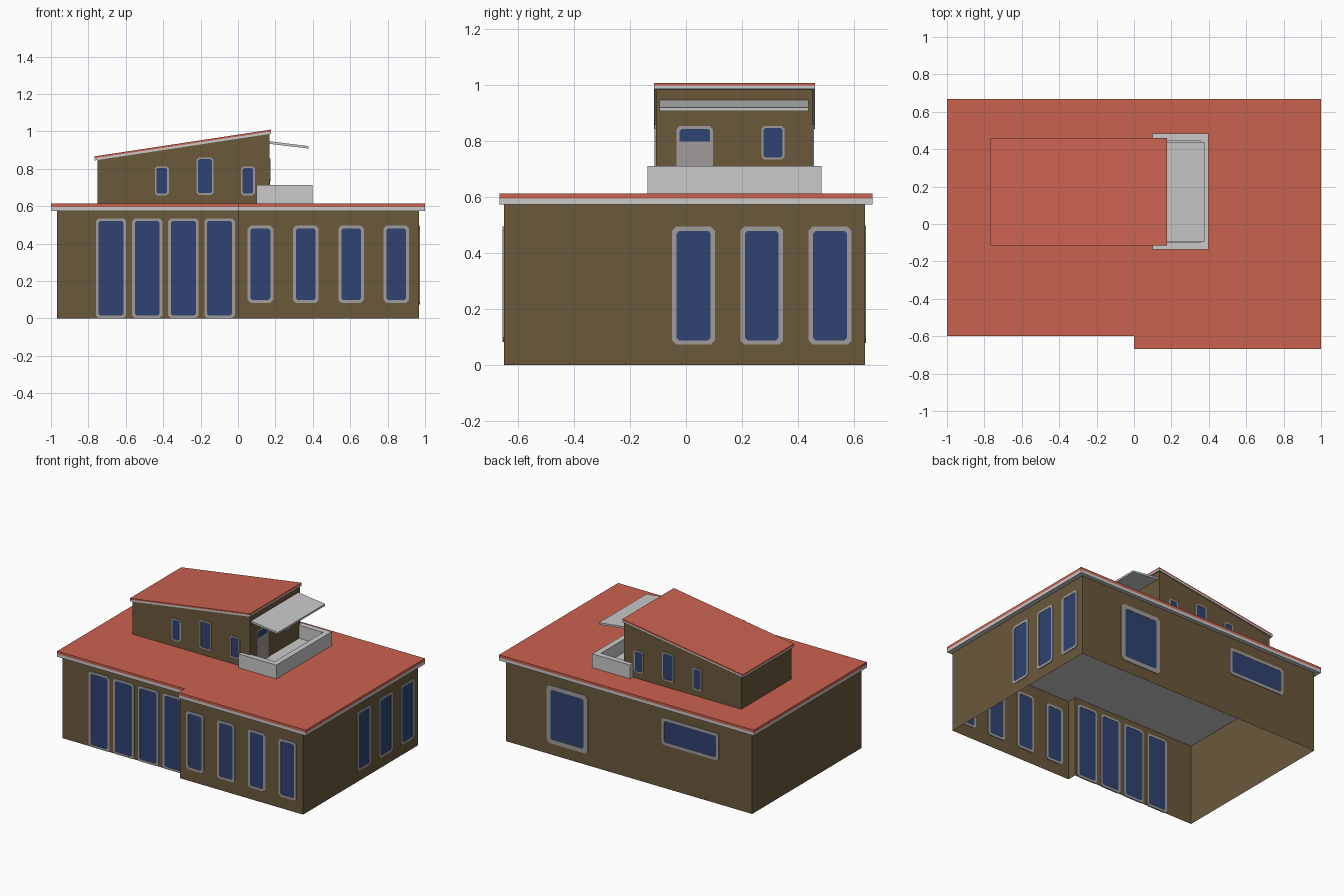
import bpy, bmesh

if "Cube" in bpy.data.objects:
    bpy.data.objects.remove(bpy.data.objects["Cube"])


def material(name, r, g, b):
    m = bpy.data.materials.new(name)
    m.diffuse_color = (r, g, b, 1)
    m.use_nodes = True
    m.node_tree.nodes["Principled BSDF"].inputs["Base Color"].default_value = m.diffuse_color
    return m


WALL = material("brown_wall", 0.145, 0.098, 0.044)
ROOF = material("red_roof", 0.59, 0.122, 0.079)
TRIM = material("light_grey", 0.59, 0.59, 0.59)
FRAME = material("frame_grey", 0.35, 0.335, 0.33)
GLASS = material("blue_glass", 0.028, 0.055, 0.165)


# Placement of a flat profile (u, v) with depth w
def flat(u, v, w): return (u, v, w)                        # plan, depth is z
def side(u, v, w): return (u, w, v)                        # elevation, depth is y
def facing_y(y): return lambda u, v, w: (u, y + w, v)
def facing_x(x): return lambda u, v, w: (x + w, u, v)


def finish(name, bm, mats):
    bmesh.ops.recalc_face_normals(bm, faces=bm.faces)
    me = bpy.data.meshes.new(name)
    bm.to_mesh(me)
    bm.free()
    for m in mats:
        me.materials.append(m)
    ob = bpy.data.objects.new(name, me)
    bpy.context.collection.objects.link(ob)
    return ob


def add_prism(bm, pts, place, a, b, index=0, caps=True):
    lo = [bm.verts.new(place(u, v, a)) for u, v in pts]
    hi = [bm.verts.new(place(u, v, b)) for u, v in pts]
    n = len(pts)
    faces = [bm.faces.new((lo[i], lo[(i + 1) % n], hi[(i + 1) % n], hi[i])) for i in range(n)]
    if caps:
        faces += [bm.faces.new(lo[::-1]), bm.faces.new(hi)]
    for f in faces:
        f.material_index = index


def prism(name, pts, place, a, b, mat, caps=True):
    bm = bmesh.new()
    add_prism(bm, pts, place, a, b, 0, caps)
    return finish(name, bm, [mat])


def rect(u0, u1, v0, v1):
    return [(u0, v0), (u1, v0), (u1, v1), (u0, v1)]


def octagon(u0, u1, v0, v1, c):
    return [(u0 + c, v0), (u1 - c, v0), (u1, v0 + c), (u1, v1 - c),
            (u1 - c, v1), (u0 + c, v1), (u0, v1 - c), (u0, v0 + c)]


def window(name, place, u, width, v0, v1, t, c=0.015):
    """Grey ring frame with cut corners around a thinner glass pane."""
    bm = bmesh.new()
    u0, u1 = u - width / 2, u + width / 2
    outer = octagon(u0, u1, v0, v1, c)
    inner = octagon(u0 + t, u1 - t, v0 + t, v1 - t, c * 0.6)
    d = 0.0048
    loops = [[bm.verts.new(place(p, q, w)) for p, q in pts]
             for pts, w in ((outer, -d), (outer, d), (inner, d), (inner, -d))]
    for k in range(4):
        A, B = loops[k], loops[(k + 1) % 4]
        for i in range(8):
            j = (i + 1) % 8
            bm.faces.new((A[i], A[j], B[j], B[i]))
    add_prism(bm, inner, place, -0.003, 0.003, 1)
    return finish(name, bm, [FRAME, GLASS])


# Ground floor: open-bottomed walls with a stepped front
prism("ground_floor_walls", [(-0.967, -0.585), (0, -0.585), (0, -0.651), (0.967, -0.651),
                             (0.967, 0.639), (-0.967, 0.639)], flat, 0, 0.58, WALL, caps=False)

# Main flat roof: grey fascia with a red covering
main = [(-1, -0.599), (0, -0.599), (0, -0.667), (1, -0.667), (1, 0.667), (-1, 0.667)]
prism("main_roof_fascia", main, flat, 0.574, 0.595, TRIM)
prism("main_roof_top", main, flat, 0.595, 0.614, ROOF)

# Upper storey with a sloping top
prism("upper_walls", [(-0.751, 0.605), (0.168, 0.605), (0.168, 0.99), (-0.751, 0.849)],
      side, -0.108, 0.453, WALL)


# Sloping roof layers
def slope(drop_top, drop_bottom):
    l, r = (-0.768, 0.866), (0.176, 1.009)
    return [(l[0], l[1] - drop_bottom), (r[0], r[1] - drop_bottom),
            (r[0], r[1] - drop_top), (l[0], l[1] - drop_top)]


prism("upper_roof_fascia", slope(0.010, 0.022), side, -0.115, 0.461, TRIM)
prism("upper_roof_top", slope(0, 0.010), side, -0.115, 0.461, ROOF)

# Balcony: U-shaped parapet, floor and awning
prism("balcony_parapet", [(0.10, -0.137), (0.397, -0.137), (0.397, 0.484), (0.10, 0.484),
                          (0.10, 0.444), (0.357, 0.444), (0.357, -0.097), (0.10, -0.097)],
      flat, 0.608, 0.712, TRIM)
prism("balcony_floor", rect(0.16, 0.36, -0.1, 0.447), flat, 0.608, 0.619, TRIM)
prism("awning", [(0.16, 0.934), (0.377, 0.908), (0.377, 0.921), (0.16, 0.948)],
      side, -0.094, 0.438, TRIM)

# Ground floor front: four glazed doors, four windows
for i in range(4):
    window(f"front_door_{i + 1}", facing_y(-0.585), -0.679 + 0.1935 * i, 0.163, 0.001, 0.535, 0.015)
    window(f"front_window_{i + 1}", facing_y(-0.651), 0.12 + 0.2423 * i, 0.137, 0.083, 0.496, 0.016)

# Ground floor right side: three windows
for i in range(3):
    window(f"right_window_{i + 1}", facing_x(0.967), 0.027 + 0.244 * i, 0.153, 0.073, 0.496, 0.016)

# Ground floor back: one large and one wide window
window("back_large_window", facing_y(0.639), 0.483, 0.32, 0.08, 0.492, 0.03, 0.02)
window("back_wide_window", facing_y(0.639), -0.483, 0.446, 0.307, 0.5, 0.02)

# Upper storey: three windows on both long sides
for label, y in (("front", -0.108), ("back", 0.453)):
    for i, (x, w, z0, z1) in enumerate(((-0.407, 0.074, 0.658, 0.813),
                                        (-0.177, 0.092, 0.66, 0.86),
                                        (0.053, 0.074, 0.658, 0.813))):
        window(f"upper_{label}_window_{i + 1}", facing_y(y), x, w, z0, z1, 0.009, 0.012)

# Upper storey right: balcony door and small window
prism("balcony_door", rect(-0.034, 0.097, 0.612, 0.80), facing_x(0.168), -0.003, 0.004, FRAME)
window("balcony_door_window", facing_x(0.168), 0.0315, 0.131, 0.733, 0.855, 0.011, 0.012)
window("balcony_window", facing_x(0.168), 0.311, 0.082, 0.735, 0.855, 0.007, 0.01)
